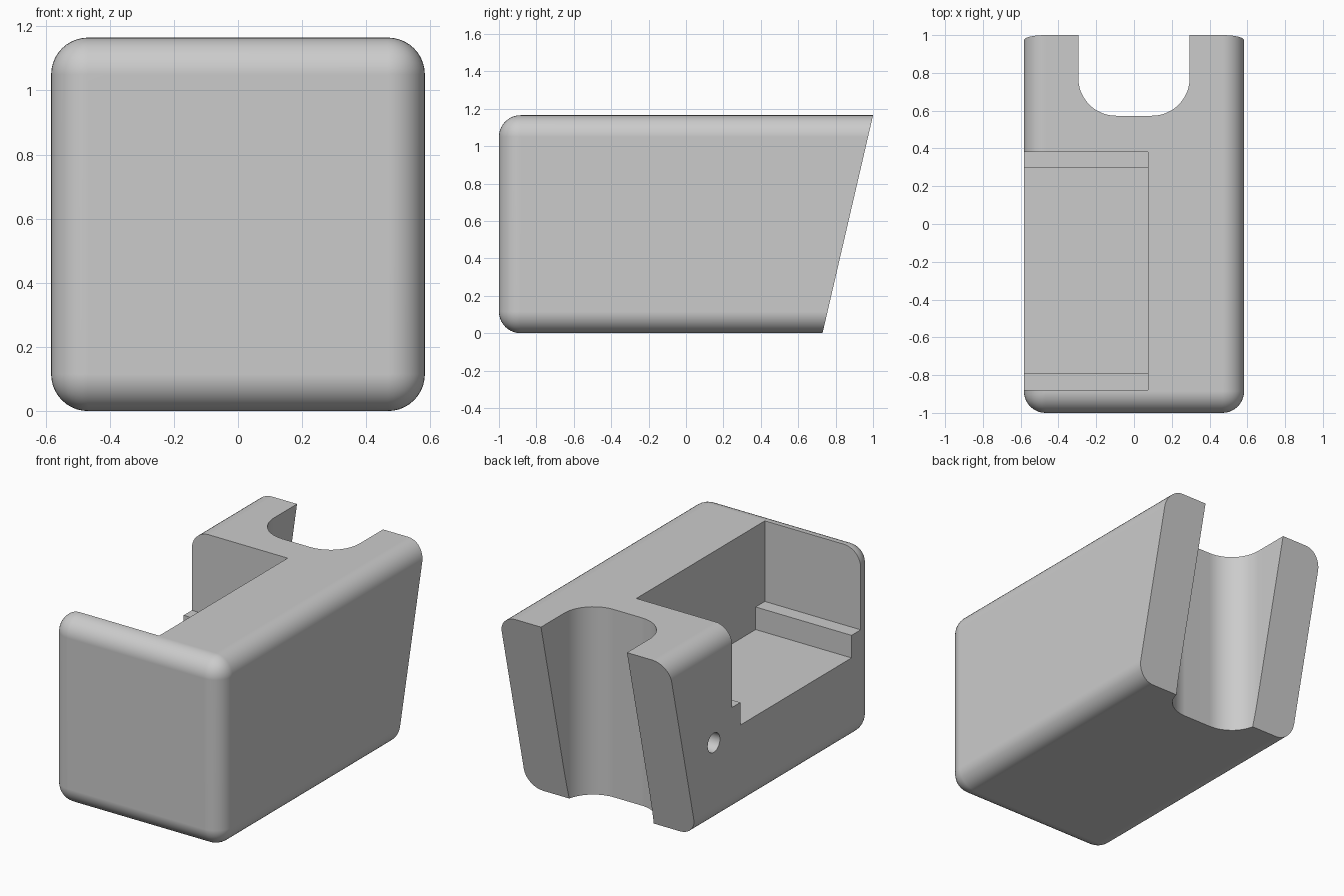
import bpy, bmesh, math
from mathutils import Vector, Matrix

if "Cube" in bpy.data.objects:
    bpy.data.objects.remove(bpy.data.objects["Cube"])

HALF, TOP, ROUND = 0.583, 1.165, 0.115

grey = bpy.data.materials.new("plain_grey")
grey.use_nodes = True
colour = (0.6, 0.6, 0.6, 1)
grey.diffuse_color = colour
grey.node_tree.nodes["Principled BSDF"].inputs["Base Color"].default_value = colour


def make_object(name, bm):
    bmesh.ops.recalc_face_normals(bm, faces=bm.faces)
    mesh = bpy.data.meshes.new(name)
    bm.to_mesh(mesh)
    bm.free()
    mesh.materials.append(grey)
    obj = bpy.data.objects.new(name, mesh)
    bpy.context.collection.objects.link(obj)
    return obj


def box(lo, hi):
    lo, hi = Vector(lo), Vector(hi)
    bm = bmesh.new()
    bmesh.ops.create_cube(bm, size=1)
    bmesh.ops.scale(bm, vec=hi - lo, verts=bm.verts)
    bmesh.ops.translate(bm, vec=(lo + hi) / 2, verts=bm.verts)
    return bm


def prism(points, depth):
    """Extrude a closed outline along its own plane normal."""
    bm = bmesh.new()
    face = bm.faces.new([bm.verts.new(p) for p in points])
    new = bmesh.ops.extrude_face_region(bm, geom=[face])["geom"]
    bmesh.ops.translate(bm, vec=depth, verts=[v for v in new if isinstance(v, bmesh.types.BMVert)])
    return bm


def cut(target, bm, name):
    cutter = make_object(name, bm)
    cutter.hide_render = True
    mod = target.modifiers.new(name, 'BOOLEAN')
    mod.operation = 'DIFFERENCE'
    mod.solver = 'EXACT'
    mod.object = cutter
    bpy.context.view_layer.objects.active = target
    bpy.ops.object.modifier_apply(modifier=name)
    bpy.data.objects.remove(cutter)


# Rounded block, sliced off at the back by a sloping plane
bm = box((-HALF, -1, 0), (HALF, 1.4, TOP))
bmesh.ops.bevel(bm, geom=bm.edges[:], offset=ROUND, segments=10, profile=0.5, affect='EDGES')
slope = Vector((0, TOP, -0.27))
cut_back = bmesh.ops.bisect_plane(bm, geom=bm.verts[:] + bm.edges[:] + bm.faces[:],
                                  plane_co=(0, 1, TOP), plane_no=slope, clear_outer=True)
rim = [e for e in cut_back["geom_cut"] if isinstance(e, bmesh.types.BMEdge)]
bmesh.ops.contextual_create(bm, geom=rim)
body = make_object("holder_body", bm)

# Side pocket with a ledge at either end
profile = [(-0.88, 0.665), (-0.79, 0.665), (-0.79, 0.525), (0.30, 0.525),
           (0.30, 0.665), (0.38, 0.665), (0.38, 1.5), (-0.88, 1.5)]
cut(body, prism([(-1, y, z) for y, z in profile], (1.075, 0, 0)), "pocket")

# Upright channel with rounded inner corners in the back
outline = [(0.295, 1.5)]
for side, start in ((1, 0), (-1, 90)):
    for i in range(13):
        a = math.radians(start + i * 7.5)
        outline.append((side * 0.095 + 0.2 * math.cos(a), 0.773 - 0.2 * math.sin(a)))
outline.append((-0.295, 1.5))
cut(body, prism([(x, y, -0.5) for x, y in outline], (0, 0, 2.5)), "channel")

# Small round hole in the side
bm = bmesh.new()
bmesh.ops.create_cone(bm, cap_ends=True, segments=32, radius1=0.06, radius2=0.06, depth=0.5,
                      matrix=Matrix.Translation((-HALF, 0.56, 0.515)) @ Matrix.Rotation(math.pi / 2, 4, 'Y'))
cut(body, bm, "side_hole")

# Smooth roundings, crisp cut edges
bpy.ops.object.select_all(action='DESELECT')
body.select_set(True)
bpy.context.view_layer.objects.active = body
bpy.ops.object.shade_smooth_by_angle(angle=math.radians(25))
weighted = body.modifiers.new("weighted_normals", 'WEIGHTED_NORMAL')
weighted.keep_sharp = True
